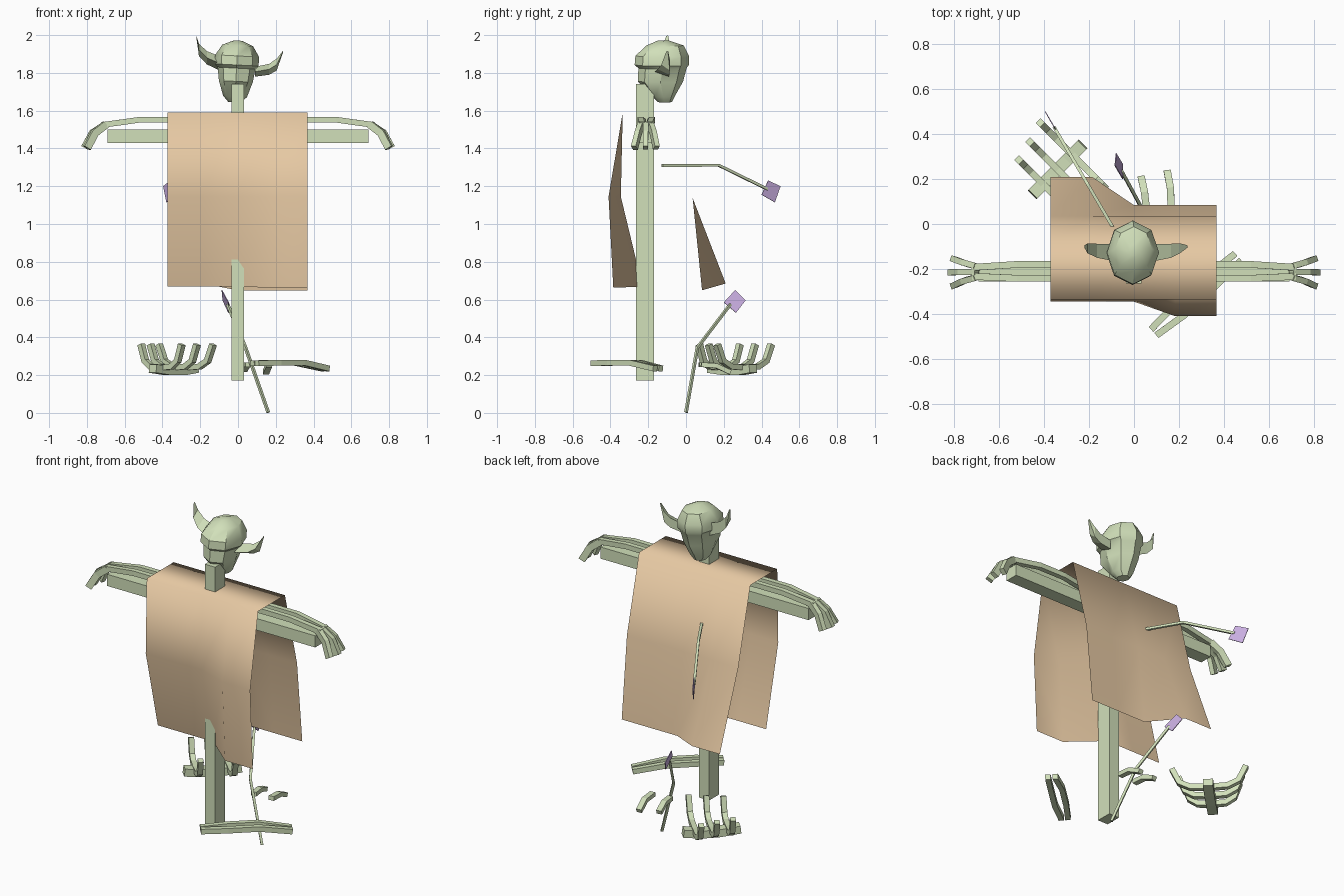
import bpy, bmesh, math
from mathutils import Vector, Matrix

if "Cube" in bpy.data.objects:
    bpy.data.objects.remove(bpy.data.objects["Cube"])


def material(name, rgb):
    m = bpy.data.materials.new(name)
    m.diffuse_color = (*rgb, 1)
    m.use_nodes = True
    m.node_tree.nodes["Principled BSDF"].inputs["Base Color"].default_value = m.diffuse_color
    return m


BONE = material("pale_green_bone", (0.640, 0.745, 0.490))
CLOTH = material("tan_cloth", (0.790, 0.580, 0.365))
PURPLE = material("lilac_fletching", (0.590, 0.430, 0.760))


def make(name, verts, faces, mat, smooth=None, fix=True):
    me = bpy.data.meshes.new(name)
    me.from_pydata([tuple(v) for v in verts], [], faces)
    if fix:
        bm = bmesh.new()
        bm.from_mesh(me)
        bmesh.ops.recalc_face_normals(bm, faces=bm.faces)
        bm.to_mesh(me)
        bm.free()
    ob = bpy.data.objects.new(name, me)
    bpy.context.collection.objects.link(ob)
    me.materials.append(mat)
    if smooth:
        bpy.ops.object.select_all(action='DESELECT')
        ob.select_set(True)
        bpy.context.view_layer.objects.active = ob
        bpy.ops.object.shade_smooth_by_angle(angle=math.radians(smooth))
    return ob


def loft(name, rings, mat, smooth=None):
    """Skin a list of equal rings and cap both ends."""
    n = len(rings[0])
    verts = [v for r in rings for v in r]
    faces = [(i * n + j, i * n + (j + 1) % n, (i + 1) * n + (j + 1) % n, (i + 1) * n + j)
             for i in range(len(rings) - 1) for j in range(n)]
    faces += [tuple(range(n)), tuple(range(len(verts) - n, len(verts)))]
    return make(name, verts, faces, mat, smooth)


def bar(name, path, width, height, mat=BONE):
    """Bent rectangular bar along a path."""
    pts = [Vector(p) for p in path]
    flat = (pts[-1] - pts[0]).cross(Vector((0, 0, 1))).normalized()
    rings = []
    for i, p in enumerate(pts):
        t = (pts[min(i + 1, len(pts) - 1)] - pts[max(i - 1, 0)]).normalized()
        s, u = flat * width / 2, flat.cross(t).normalized() * height / 2
        rings.append([p - s - u, p + s - u, p + s + u, p - s + u])
    return loft(name, rings, mat)


def forearm(name, path):
    """Two bowed bones that part in the middle and meet at both ends."""
    pts = [Vector(p) for p in path]
    flat = (pts[-1] - pts[0]).cross(Vector((0, 0, 1))).normalized()
    for s, label in ((-1, "a"), (1, "b")):
        bar(f"{name}_{label}", [p + flat * s * g for p, g in zip(pts, (0.018, 0.031, 0.031, 0.02))],
            0.03, 0.03)


def box(name, lo, hi):
    rings = [[(lo[0], lo[1], z), (hi[0], lo[1], z), (hi[0], hi[1], z), (lo[0], hi[1], z)]
             for z in (lo[2], hi[2])]
    return loft(name, rings, BONE)


# Upright post and cross beam
box("post", (-0.035, -0.265, 0.172), (0.033, -0.17, 1.74))
box("cross_beam", (-0.692, -0.255, 1.43), (0.692, -0.175, 1.5))

# Arm bones with three drooping fingers each
for side, s in (("left", -1), ("right", 1)):
    forearm(side + "_arm", [(s * 0.2, -0.21, 1.54), (s * 0.35, -0.21, 1.552),
                            (s * 0.52, -0.211, 1.552), (s * 0.72, -0.213, 1.524)])
    for k in (-1, 0, 1):
        reach = 0.0 if k == 0 else -0.012
        bar(f"{side}_finger_{k + 2}",
            [(s * 0.70, -0.213 + 0.024 * k, 1.527),
             (s * (0.77 + reach), -0.213 + 0.04 * k, 1.482),
             (s * (0.812 + reach), -0.215 + 0.058 * k, 1.403)],
            0.027, 0.04)

# Poncho: front sheet swings out on the right, back sheet on the left
rows = [  # height left, height right, depth left, depth right
    (0.668, 0.663, -0.23, -0.385), (1.145, 1.145, -0.345, -0.41), (1.591, 1.591, -0.335, -0.335),
    (1.591, 1.591, -0.08, -0.08), (1.138, 1.138, 0.035, 0.035), (0.685, 0.649, 0.21, 0.085)]
verts = []
for r, (zl, zr, yl, yr) in enumerate(rows):
    for c in range(5):
        w = float(c >= 3) if r < 3 else float(c >= 2)
        verts.append((-0.372 + 0.185 * c, yl + (yr - yl) * w, zl + (zr - zl) * w))
faces = [(r * 5 + c, r * 5 + c + 1, r * 5 + c + 6, r * 5 + c + 5)
         for r in range(len(rows) - 1) for c in range(4)]
make("poncho", verts, faces, CLOTH, 180, fix=False)

# Head: jaw, face and cap with a rim, leaning slightly
head = [  # height, front, back, half width
    (1.645, -0.15, -0.075, 0.035), (1.675, -0.18, -0.06, 0.063), (1.755, -0.255, -0.015, 0.09),
    (1.825, -0.252, 0.003, 0.10), (1.842, -0.272, 0.015, 0.116), (1.89, -0.268, 0.015, 0.116),
    (1.945, -0.21, -0.012, 0.082), (1.971, -0.15, -0.09, 0.022)]
lean = Matrix.Rotation(math.radians(3), 4, 'Y')
pivot = Vector((-0.008, -0.13, 1.82))
rings = []
for z, y0, y1, hw in head:
    ring = []
    for i in range(8):
        a = math.tau * i / 8
        v = Vector((-0.008 + hw * math.cos(a), (y0 + y1) / 2 + (y1 - y0) / 2 * math.sin(a), z))
        ring.append(pivot + lean @ (v - pivot))
    rings.append(ring)
loft("head", rings, BONE, 35)

# Ears: (x, low z, high z, front y, back y) from root to tip
ears = {"left_ear": [(-0.09, 1.81, 1.885, -0.165, -0.09), (-0.165, 1.845, 1.915, -0.15, -0.088),
                     (-0.207, 1.89, 1.955, -0.13, -0.086), (-0.221, 1.99, 2.0, -0.105, -0.095)],
        "right_ear": [(0.09, 1.78, 1.832, -0.165, -0.09), (0.165, 1.79, 1.848, -0.15, -0.088),
                      (0.205, 1.813, 1.875, -0.13, -0.086), (0.238, 1.907, 1.917, -0.105, -0.095)]}
for name, secs in ears.items():
    loft(name, [[(x, yf, (zl + zh) / 2), (x, yb, zl), (x, yb, zh)]
                for x, zl, zh, yf, yb in secs], BONE)

# Rib cage lying behind the post, turned 45 degrees
centre = Vector((-0.34, 0.243, 0))
along, out = Vector((0.707, 0.707, 0)), Vector((-0.707, 0.707, 0))


def cage(a, o, z):
    return centre + along * a + out * o + Vector((0, 0, z))


bar("spine", [cage(-0.158, 0, 0.235), cage(-0.04, 0, 0.222), cage(0.06, 0, 0.222), cage(0.158, 0, 0.235)],
    0.055, 0.045)
for s in (-1, 1):
    for k, reach in enumerate((0.152, 0.174, 0.202)):
        a = (k - 1) * 0.092
        bar(f"rib_{k + 1}_{'near' if s < 0 else 'far'}",
            [cage(a, 0, 0.24), cage(a, s * reach * 0.5, 0.245),
             cage(a, s * reach * 0.8, 0.275), cage(a, s * reach, 0.362)], 0.03, 0.03)

# Loose bones near the ground
forearm("loose_arm", [(0.088, -0.482, 0.262), (0.20, -0.385, 0.266), (0.325, -0.27, 0.266), (0.462, -0.148, 0.235)])
bar("loose_finger_1", [(0.055, 0.07, 0.255), (0.047, 0.14, 0.255), (0.032, 0.21, 0.228)], 0.032, 0.025)
bar("loose_finger_2", [(0.165, 0.08, 0.255), (0.162, 0.16, 0.25), (0.148, 0.235, 0.215)], 0.032, 0.025)

# Two bent arrows with thin square fletching
bar("upper_arrow_shaft", [(-0.03, -0.125, 1.31), (-0.205, 0.175, 1.31), (-0.355, 0.43, 1.185)], 0.014, 0.014)
bar("lower_arrow_shaft", [(0.16, 0.0, 0.003), (0.04, 0.06, 0.345), (-0.055, 0.235, 0.575)], 0.014, 0.014)


def fletching(name, corners):
    c = [Vector(p) for p in corners]
    n = (c[1] - c[0]).cross(c[3] - c[0]).normalized() * 0.002
    loft(name, [[p - n for p in c], [p + n for p in c]], PURPLE)


fletching("upper_fletching", [(-0.357, 0.435, 1.23), (-0.395, 0.5, 1.20), (-0.378, 0.47, 1.115), (-0.337, 0.40, 1.155)])
fletching("lower_fletching", [(-0.085, 0.26, 0.65), (-0.08, 0.315, 0.595), (-0.05, 0.265, 0.53), (-0.05, 0.20, 0.585)])
